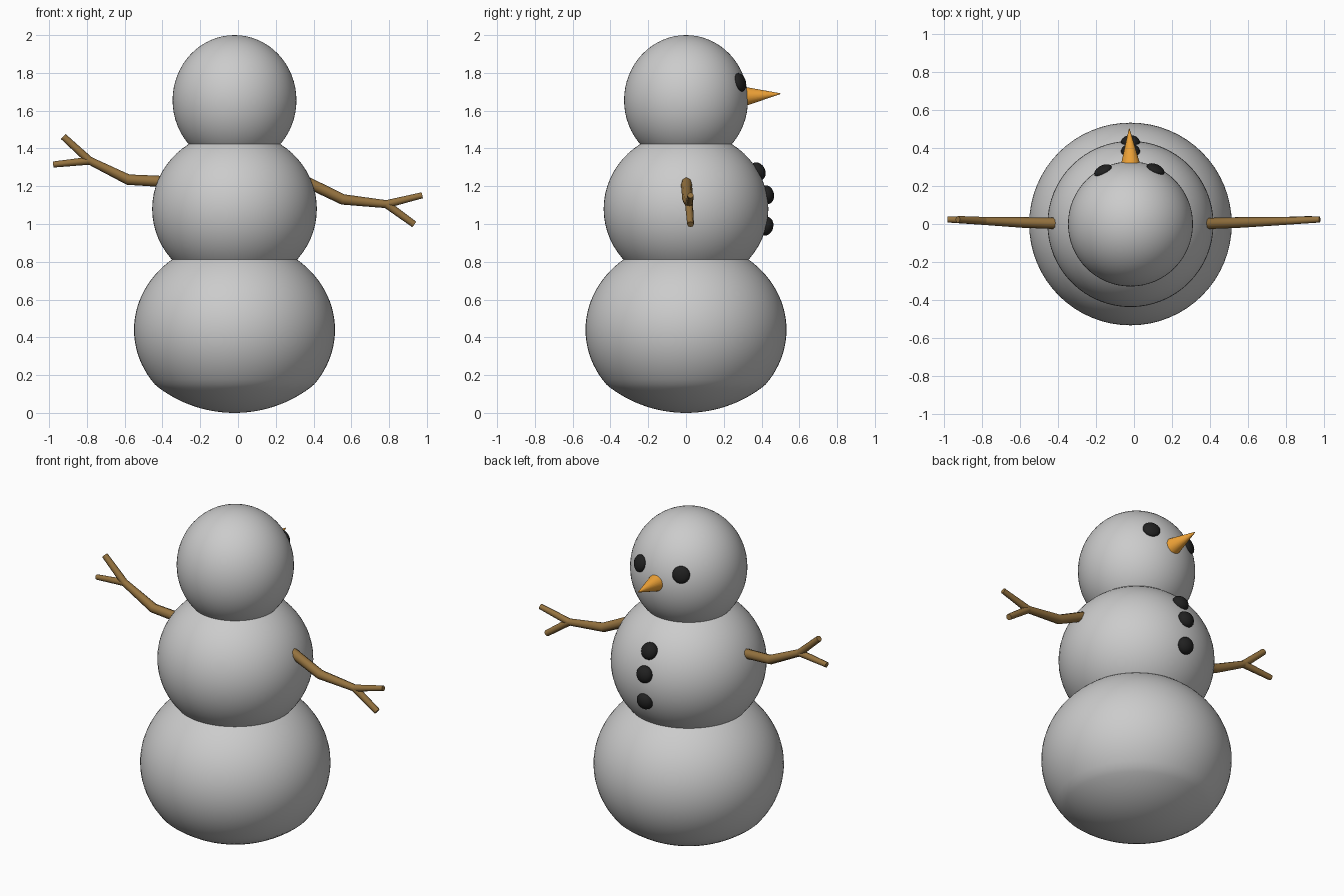
import bpy, math
from mathutils import Vector

if "Cube" in bpy.data.objects:
    bpy.data.objects.remove(bpy.data.objects["Cube"])

CX = -0.0185  # the body axis sits slightly left of the arms' midpoint


def material(name, rgb):
    m = bpy.data.materials.new(name)
    m.diffuse_color = (*rgb, 1)
    m.use_nodes = True
    m.node_tree.nodes["Principled BSDF"].inputs["Base Color"].default_value = m.diffuse_color
    return m


COAL = material("coal", (0.015, 0.015, 0.015))
CARROT = material("carrot", (0.9, 0.38, 0.04))
WOOD = material("wood", (0.3, 0.17, 0.05))


def ellipsoid(name, centre, radii, segs=64, rings=32, mat=None, normal=None):
    bpy.ops.mesh.primitive_uv_sphere_add(segments=segs, ring_count=rings, radius=1, location=centre)
    ob = bpy.context.object
    ob.name = name
    for v in ob.data.vertices:
        v.co = Vector([c * r for c, r in zip(v.co, radii)])
    if normal:
        ob.rotation_euler = Vector(normal).to_track_quat('Z', 'Y').to_euler()
    if mat:
        ob.data.materials.append(mat)
    bpy.ops.object.shade_smooth_by_angle(angle=math.radians(40))
    return ob


# Snow body: three slightly squashed balls
HEAD_C, HEAD_R = Vector((CX, 0, 1.655)), Vector((0.328, 0.328, 0.345))
MID_C, MID_R = Vector((CX, 0, 1.08)), Vector((0.436, 0.436, 0.413))
ellipsoid("head", HEAD_C, HEAD_R)
ellipsoid("torso", MID_C, MID_R)
base = ellipsoid("base", (CX, 0, 0.44), (0.532, 0.532, 0.475), rings=48)

# Flattened shallow underside of the base
CAP = 0.67
for v in base.data.vertices:
    r = math.hypot(v.co.x, v.co.y)
    v.co.z = max(v.co.z, CAP - math.sqrt(CAP * CAP - r * r) - 0.44)


def pebble(name, x, z, centre, radii, size, depth):
    """Flattened coal lump lying on the +y side of a snow ball."""
    dx, dz = (x - centre.x) / radii.x, (z - centre.z) / radii.z
    y = radii.y * math.sqrt(1 - dx * dx - dz * dz)
    normal = (dx / radii.x, y / radii.y ** 2, dz / radii.z)
    ellipsoid(name, (x, y, z), (size, size, depth), 24, 12, COAL, normal)


# Eyes and buttons
for side, x in (("left", -0.163), ("right", 0.113)):
    pebble("eye_" + side, x, 1.75, HEAD_C, HEAD_R, 0.05, 0.025)
for i, z in enumerate((1.28, 1.155, 0.988)):
    pebble(f"button_{i + 1}", CX, z, MID_C, MID_R, 0.05, 0.037)

# Carrot nose
root, tip = Vector((CX, 0.315, 1.676)), Vector((-0.025, 0.5, 1.69))
axis = tip - root
bpy.ops.mesh.primitive_cone_add(vertices=24, radius1=0.05, radius2=0.002, depth=axis.length,
                                location=(root + tip) / 2,
                                rotation=axis.to_track_quat('Z', 'Y').to_euler())
nose = bpy.context.object
nose.name = "nose"
nose.data.materials.append(CARROT)
bpy.ops.object.shade_smooth_by_angle(angle=math.radians(40))


def branch(name, paths):
    """Stick made of tapered tubes; each path lists (x, y, z, radius)."""
    cu = bpy.data.curves.new(name, 'CURVE')
    cu.dimensions = '3D'
    cu.bevel_depth = 1
    cu.bevel_resolution = 2
    cu.use_fill_caps = True
    for path in paths:
        sp = cu.splines.new('POLY')
        sp.points.add(len(path) - 1)
        for p, (x, y, z, r) in zip(sp.points, path):
            p.co = (x, y, z, 1)
            p.radius = r
    ob = bpy.data.objects.new(name, cu)
    bpy.context.collection.objects.link(ob)
    bpy.ops.object.select_all(action='DESELECT')
    ob.select_set(True)
    bpy.context.view_layer.objects.active = ob
    bpy.ops.object.convert(target='MESH')
    ob = bpy.context.object
    ob.data.materials.clear()
    ob.data.materials.append(WOOD)
    bpy.ops.object.shade_smooth_by_angle(angle=math.radians(50))


# Forked stick arms
fork = (0.785, 0.016, 1.105, 0.021)
branch("arm_right", [
    [(0.30, 0, 1.253, 0.03), (0.555, 0.008, 1.13, 0.028), fork],
    [fork, (0.975, 0.024, 1.152, 0.016)],
    [fork, (0.933, 0.024, 0.998, 0.018)]])
fork = (-0.785, 0.016, 1.335, 0.021)
branch("arm_left", [
    [(-0.36, 0.002, 1.223, 0.03), (-0.582, 0.008, 1.235, 0.028), fork],
    [fork, (-0.925, 0.024, 1.463, 0.018)],
    [fork, (-0.978, 0.024, 1.315, 0.016)]])
